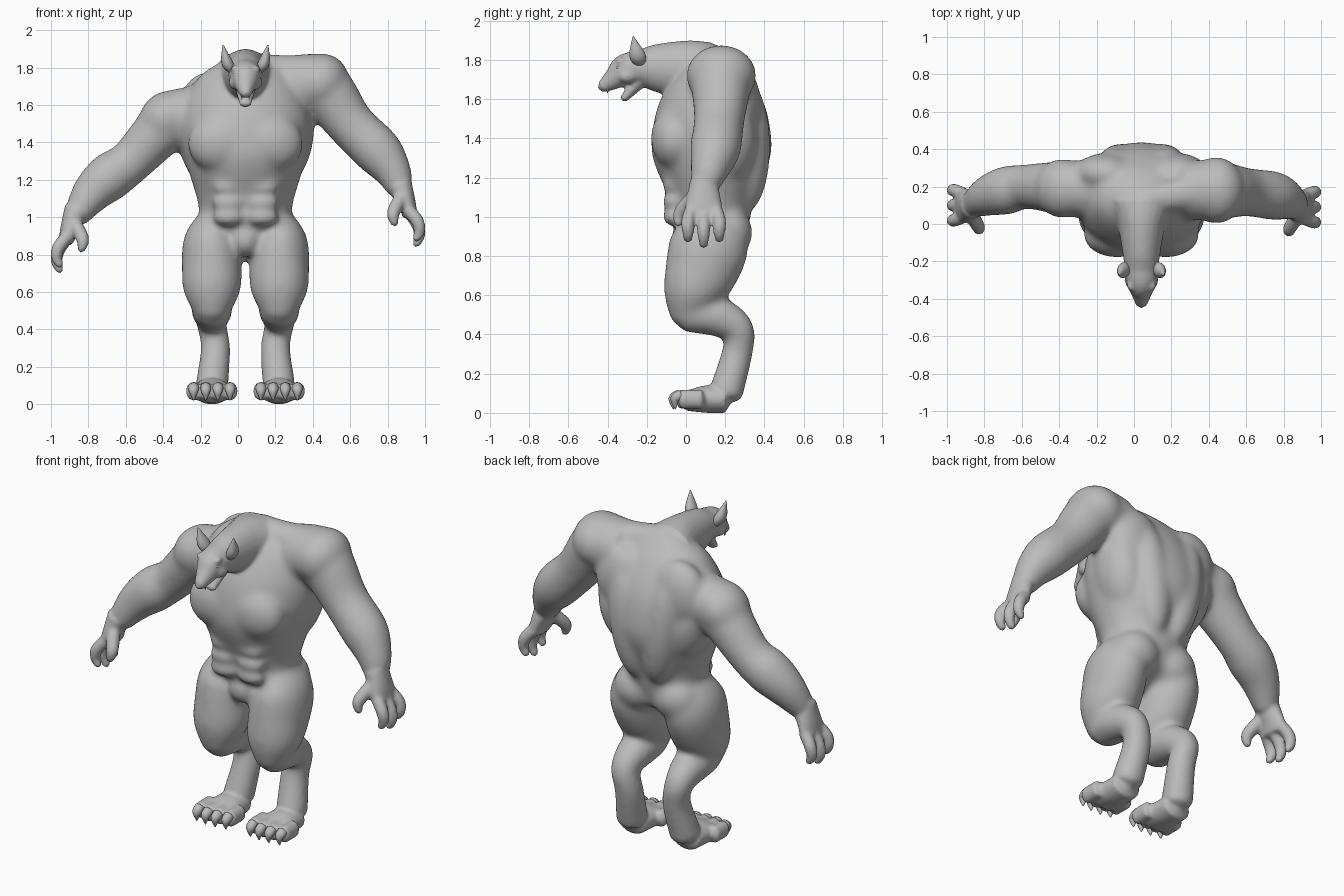
import bpy
import bmesh
import math
from mathutils import Vector, Matrix

if "Cube" in bpy.data.objects:
    bpy.data.objects.remove(bpy.data.objects["Cube"])

MIDLINE = 0.04
SIDEWAYS, FORWARD = Vector((1, 0, 0)), Vector((0, 1, 0))

grey = bpy.data.materials.new("grey_hide")
grey.use_nodes = True
tone = (0.5, 0.5, 0.5, 1)
grey.diffuse_color = tone
grey.node_tree.nodes["Principled BSDF"].inputs["Base Color"].default_value = tone


def spline(keys, steps):
    """Smooth samples through keys of (x, y, z, radius_u, radius_v)."""
    points = [Vector(key if len(key) == 5 else (*key, key[3])) for key in keys]
    before = points[0] * 2 - points[1]
    after = points[-1] * 2 - points[-2]
    points = [before] + points + [after]
    samples = []
    for i in range(1, len(points) - 2):
        a, b, c, d = points[i - 1:i + 3]
        for j in range(steps):
            t = j / steps
            samples.append((b * 2 + (c - a) * t + (a * 2 - b * 5 + c * 4 - d) * t * t
                            + (b * 3 - a - c * 3 + d) * t ** 3) / 2)
    return samples + [points[-2]]


def tube(bm, keys, ref=SIDEWAYS, sides=24, steps=5):
    """Closed elliptical tube along a spline."""
    samples = spline(keys, steps)
    centres = [Vector(sample[:3]) for sample in samples]
    last = len(samples) - 1
    rings = []
    for i, sample in enumerate(samples):
        tangent = (centres[min(i + 1, last)] - centres[max(i - 1, 0)]).normalized()
        u = (ref - tangent * ref.dot(tangent)).normalized()
        v = tangent.cross(u)
        angles = [math.tau * k / sides for k in range(sides)]
        rings.append([bm.verts.new(centres[i] + u * sample[3] * math.cos(angle)
                                   + v * sample[4] * math.sin(angle)) for angle in angles])
    for lower, upper in zip(rings, rings[1:]):
        for k in range(sides):
            n = (k + 1) % sides
            bm.faces.new((lower[k], lower[n], upper[n], upper[k]))
    for ring, end, near, sample in ((rings[0], centres[0], centres[1], samples[0]),
                                    (rings[-1], centres[-1], centres[-2], samples[-1])):
        outward = (end - near).normalized()
        pole = bm.verts.new(end + outward * min(sample[3], sample[4]) * 0.6)
        for k in range(sides):
            bm.faces.new((ring[k], ring[(k + 1) % sides], pole))


def lump(bm, centre, radii, tilt=0):
    """Muscle as an ellipsoid, tilted about the y axis."""
    turn = Matrix.Rotation(math.radians(tilt), 4, 'Y')
    matrix = Matrix.Translation(centre) @ turn @ Matrix.Diagonal((*radii, 1))
    bmesh.ops.create_uvsphere(bm, u_segments=24, v_segments=16, radius=1, matrix=matrix)


def pair_lump(bm, centre, radii, tilt=0):
    """The same muscle on both sides of the midline."""
    offset, y, z = centre
    for s in (-1, 1):
        lump(bm, (MIDLINE + s * offset, y, z), radii, s * tilt)


def pair_tube(bm, keys, ref=SIDEWAYS, sides=24):
    """The same tube on both sides of the midline."""
    for s in (-1, 1):
        tube(bm, [(MIDLINE + s * offset, *rest) for offset, *rest in keys], ref, sides)


def finish(bm, name, voxel=0, smoothing=0):
    bmesh.ops.recalc_face_normals(bm, faces=bm.faces)
    mesh = bpy.data.meshes.new(name)
    bm.to_mesh(mesh)
    bm.free()
    mesh.materials.append(grey)
    for face in mesh.polygons:
        face.use_smooth = True
    ob = bpy.data.objects.new(name, mesh)
    bpy.context.collection.objects.link(ob)
    if voxel:
        fuse = ob.modifiers.new("fuse", 'REMESH')
        fuse.mode = 'VOXEL'
        fuse.voxel_size = voxel
        fuse.use_smooth_shade = True
        soften = ob.modifiers.new("soften", 'SMOOTH')
        soften.factor = 0.5
        soften.iterations = smoothing
    return ob


bulk = bmesh.new()

# Trunk: height, half width and half depth from pelvis to upper back
trunk_sections = [(.86, .18, .16), (1, .24, .2), (1.1, .26, .22), (1.3, .32, .3),
                  (1.45, .35, .3), (1.6, .33, .26), (1.75, .25, .17), (1.84, .12, .08)]
tube(bulk, [(MIDLINE, .13, *section) for section in trunk_sections], sides=40)
lump(bulk, (MIDLINE, 0, .88), (.08, .08, .09))
lump(bulk, (MIDLINE, 0, 1.54), (.2, .13, .14))

# Chest, flanks, shoulder blades, back columns, buttocks and belly rows
pair_lump(bulk, (.13, -.06, 1.4), (.18, .12, .16), 10)
pair_lump(bulk, (.24, .2, 1.4), (.12, .16, .24), 12)
pair_lump(bulk, (.19, .27, 1.58), (.17, .11, .2))
pair_lump(bulk, (.11, .31, 1.36), (.12, .12, .34), 8)
pair_lump(bulk, (.13, .22, .92), (.14, .12, .13))
for row in range(3):
    pair_lump(bulk, (.09, -.06, 1 + row * .08), (.09, .06, .05))

# Sloping shoulder line, one side raised, with shoulder caps
neck_root = (MIDLINE, .12, 1.8, .09)
tube(bulk, [neck_root, (.2, .15, 1.78, .09), (.4, .18, 1.76, .11)], FORWARD)
tube(bulk, [neck_root, (-.16, .17, 1.64, .1), (-.36, .19, 1.54, .12)], FORWARD)
lump(bulk, (.44, .18, 1.72), (.15, .18, .16), 35)
lump(bulk, (-.38, .19, 1.53), (.16, .16, .14), -40)

# Arms, swelling at the upper arm and forearm, down to the wrists
left_wrist, right_wrist = Vector((.87, .09, 1.14)), Vector((-.87, .1, 1))
tube(bulk, [(.28, .18, 1.7, .16), (.44, .18, 1.7, .16), (.6, .17, 1.5, .13),
            (.75, .15, 1.35, .13), (.83, .12, 1.24, .1), (*left_wrist, .07)], FORWARD)
tube(bulk, [(-.2, .18, 1.54, .15), (-.35, .19, 1.52, .15), (-.57, .2, 1.3, .12),
            (-.68, .18, 1.22, .13), (-.78, .15, 1.13, .11), (*right_wrist, .07)], FORWARD)

# Legs: thigh, then shank and raised heel joint
leg = .18
pair_tube(bulk, [(.14, .13, 1, .1, .14), (leg, .12, .87, .15, .2), (leg, .08, .73, .16, .19),
                 (leg, .03, .6, .15, .15), (leg, 0, .46, .08)], sides=32)
pair_tube(bulk, [(leg, 0, .51, .1), (leg, .1, .5, .11, .1), (leg, .19, .48, .1),
                 (leg, .27, .42, .08), (.16, .26, .3, .08), (leg, .2, .09, .09)])
trunk = finish(bulk, "trunk", .014, 22)

# The softened trunk is carried over and fused with the finer parts
body = bmesh.new()
body.from_object(trunk, bpy.context.evaluated_depsgraph_get())
bpy.data.objects.remove(trunk)

# Neck, skull and muzzle
tube(body, [(MIDLINE, .12, 1.74, .18, .15), (MIDLINE, 0, 1.75, .13, .15),
            (MIDLINE, -.16, 1.76, .1, .12), (MIDLINE, -.24, 1.76, .09),
            (MIDLINE, -.31, 1.75, .08), (MIDLINE, -.36, 1.71, .06),
            (MIDLINE, -.43, 1.66, .03)])
# Lower jaw
tube(body, [(MIDLINE, -.23, 1.7, .06, .04), (MIDLINE, -.32, 1.6, .03, .02)])
# Nose, brows and cheeks
lump(body, (MIDLINE, -.43, 1.66), (.02, .02, .02))
pair_lump(body, (.05, -.33, 1.79), (.03, .03, .02), -20)
pair_lump(body, (.05, -.3, 1.72), (.04, .05, .04))


def hand(wrist, s):
    """Palm, three fingers and a thumb hanging from a wrist."""
    def at(x, y, z, *radii):
        return (*(wrist + Vector((s * x, y, z))), *radii)

    tube(body, [at(-.01, 0, .04, .07), at(.03, 0, -.06, .09, .05),
                at(.05, 0, -.13, .1, .04)], FORWARD)
    for finger in (-1, 0, 1):
        y = finger * .08
        reach = 1 - .1 * abs(finger)
        tube(body, [at(.04, y * .75, -.1, .036), at(.09, y, -.18 * reach, .035),
                    at(.1, y, -.24 * reach, .03), at(.08, y, -.29 * reach, .02)], FORWARD, 12)
    tube(body, [at(0, -.05, -.04, .04), at(-.04, -.12, -.12, .035),
                at(-.03, -.13, -.18, .02)], FORWARD, 12)


hand(left_wrist, 1)
hand(right_wrist, -1)

# Feet, each with four clawed toes
claws = bmesh.new()
pair_tube(body, [(leg, .2, .07, .09, .07), (leg, .1, .07, .1, .07), (leg, 0, .06, .12, .05)])
for place in (-1.5, -.5, .5, 1.5):
    x = leg + place * .065
    tip = -.04 + .01 * abs(place)
    pair_tube(body, [(x, .08, .07, .04, .05), (x, tip, .07, .04, .05)], sides=16)
    pair_tube(claws, [(x, tip, .09, .03), (x, tip - .03, .07, .025),
                      (x, tip - .03, .02, .003)], sides=12)
finish(body, "body", .01, 5)
finish(claws, "toe_claws")

# Ears, eyes and fangs
ears, eyes, fangs = bmesh.new(), bmesh.new(), bmesh.new()
pair_tube(ears, [(.07, -.23, 1.78, .03, .02), (.1, -.25, 1.83, .04, .03),
                 (.12, -.27, 1.92, .003)], FORWARD, 16)
pair_lump(eyes, (.053, -.345, 1.76), (.017, .014, .01), -20)
pair_tube(fangs, [(.02, -.4, 1.65, .007), (.02, -.4, 1.63, .001)], sides=8)
finish(ears, "ears")
finish(eyes, "eyes")
finish(fangs, "fangs")
